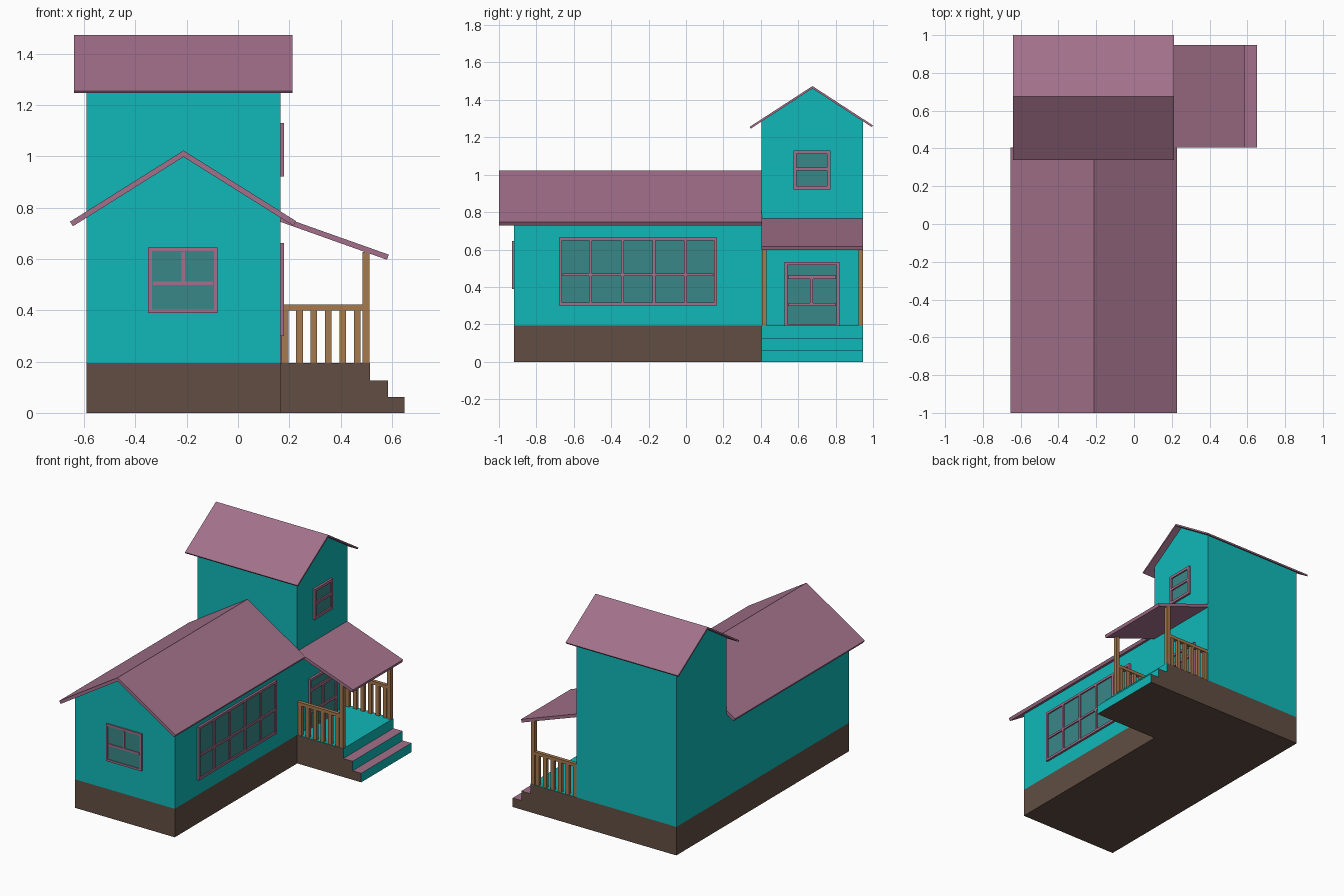
import bpy, bmesh
from mathutils import Vector

if "Cube" in bpy.data.objects:
    bpy.data.objects.remove(bpy.data.objects["Cube"])


def material(name, srgb):
    m = bpy.data.materials.new(name)
    lin = [c / 12.92 if c <= 0.04045 else ((c + 0.055) / 1.055) ** 2.4 for c in srgb]
    m.diffuse_color = (*lin, 1.0)
    m.use_nodes = True
    m.node_tree.nodes["Principled BSDF"].inputs["Base Color"].default_value = m.diffuse_color
    return m


TEAL = material("teal wall", (0.065, 0.725, 0.725))
PINK = material("dusty pink", (0.635, 0.44, 0.54))
BROWN = material("dark brown base", (0.38, 0.305, 0.26))
WOOD = material("porch wood", (0.65, 0.475, 0.31))
GLASS = material("window glass", (0.22, 0.53, 0.53))


def finish(name, bm, *mats):
    bmesh.ops.recalc_face_normals(bm, faces=bm.faces)
    mesh = bpy.data.meshes.new(name)
    bm.to_mesh(mesh)
    bm.free()
    for m in mats:
        mesh.materials.append(m)
    ob = bpy.data.objects.new(name, mesh)
    bpy.context.collection.objects.link(ob)
    return ob


def prism(name, profile, axis, a, b, *mats):
    """Extrude a (horizontal, z) profile along x or y from a to b."""
    bm = bmesh.new()
    vs = [bm.verts.new((a, h, z) if axis == "x" else (h, a, z)) for h, z in profile]
    face = bm.faces.new(vs)
    ext = bmesh.ops.extrude_face_region(bm, geom=[face])["geom"]
    step = Vector((b - a, 0, 0) if axis == "x" else (0, b - a, 0))
    bmesh.ops.translate(bm, vec=step, verts=[g for g in ext if isinstance(g, bmesh.types.BMVert)])
    return finish(name, bm, *mats)


def boxes(name, spans, mat):
    """One object from boxes given as (x0, x1, y0, y1, z0, z1)."""
    bm = bmesh.new()
    for x0, x1, y0, y1, z0, z1 in spans:
        for v in bmesh.ops.create_cube(bm, size=1)["verts"]:
            v.co = Vector((x1 if v.co.x > 0 else x0,
                           y1 if v.co.y > 0 else y0,
                           z1 if v.co.z > 0 else z0))
    return finish(name, bm, mat)


def gable_roof(name, mid, ridge, left, right, slope, thick, axis, a, b):
    """Thin chevron with square-cut eaves."""
    inset = thick * slope / (1 + slope * slope)

    def under(h):
        return (h, ridge - thick - abs(h - mid) * slope)

    def top(h):
        return (h, ridge - abs(h - mid) * slope)

    pts = [top(left), (mid, ridge), top(right),
           under(right - inset), (mid, ridge - thick), under(left + inset)]
    return prism(name, pts, axis, a, b, PINK)


def gable_walls(name, h0, h1, mid, peak, slope, axis, a, b):
    pts = [(h0, FLOOR), (h1, FLOOR), (h1, peak - abs(h1 - mid) * slope),
           (mid, peak), (h0, peak - abs(h0 - mid) * slope)]
    return prism(name, pts, axis, a, b, TEAL)


def window(name, side, u0, u1, v0, v1, bars, depth, w=0.018, sill=None):
    """Frame, bars and pane on the front (-y) or right (+x) wall."""
    sill = w if sill is None else sill
    rects = [(u0, u0 + w, v0, v1), (u1 - w, u1, v0, v1),
             (u0 + w, u1 - w, v1 - w, v1), (u0 + w, u1 - w, v0, v0 + sill)] + bars

    def place(r, d):
        if side == "front":
            return (r[0], r[1], FRONT - d, FRONT, r[2], r[3])
        return (RIGHT, RIGHT + d, *r)

    boxes(name + "_frame", [place(r, depth) for r in rects], PINK)
    e = w / 2
    boxes(name + "_glass", [place((u0 + e, u1 - e, v0 + sill / 2, v1 - e), 0.006)], GLASS)


LEFT, RIGHT, FRONT, MIDDLE, BACK, FLOOR = -0.59, 0.165, -0.92, 0.405, 0.947, 0.195

# Foundation
boxes("house_base", [(LEFT, RIGHT, FRONT, BACK, 0, FLOOR)], BROWN)

# Long front wing
gable_walls("wing_walls", LEFT, RIGHT, -0.2125, 0.998, 0.627, "y", FRONT, MIDDLE)
gable_roof("wing_roof", -0.2125, 1.023, -0.655, 0.227, 0.627, 0.025, "y", -1.0, MIDDLE)

# Rear tower
gable_walls("tower_walls", MIDDLE, BACK, 0.676, 1.461, 0.65, "x", LEFT, RIGHT)
gable_roof("tower_roof", 0.676, 1.474, 0.34, 1.0, 0.65, 0.013, "x", -0.64, 0.212)

# Porch with steps: brown sides, teal risers and deck, pink treads
porch = prism("porch_steps", [(RIGHT, 0), (0.65, 0), (0.65, 0.062), (0.585, 0.062),
                              (0.585, 0.127), (0.515, 0.127), (0.515, FLOOR), (RIGHT, FLOOR)],
              "y", MIDDLE, BACK, BROWN, TEAL, PINK)
for p in porch.data.polygons:
    if p.normal.x > 0.5:
        p.material_index = 1
    elif p.normal.z > 0.5:
        p.material_index = 1 if p.center.z > 0.15 else 2

# Porch roof
prism("porch_roof", [(RIGHT, 0.767), (0.588, 0.617), (0.581, 0.597), (RIGHT, 0.745)],
      "y", MIDDLE, BACK, PINK)

# Posts and railings on both sides of the porch
for label, y0 in (("front", MIDDLE + 0.001), ("back", BACK - 0.026)):
    y1 = y0 + 0.025
    boxes(label + "_post", [(0.485, 0.512, y0, y1, FLOOR, 0.628)], WOOD)
    rail = [(RIGHT, 0.485, y0, y1, 0.4, 0.422)]
    for i in range(6):
        x = 0.17 + i * 0.0565
        rail.append((x, x + 0.026, y0 + 0.002, y1 - 0.002, FLOOR, 0.4))
    boxes(label + "_railing", rail, WOOD)

# Front window: one cross bar, upper half split in two
window("front_window", "front", -0.35, -0.08, 0.39, 0.645,
       [(-0.332, -0.098, 0.498, 0.512), (-0.221, -0.207, 0.512, 0.627)], 0.011, 0.014)

# Wide side window: five columns, two rows
step = 0.843 / 5
bars = [(-0.66, 0.148, 0.459, 0.473)]
for i in range(1, 5):
    u = -0.678 + i * step
    bars += [(u - 0.008, u + 0.008, 0.316, 0.459), (u - 0.008, u + 0.008, 0.473, 0.647)]
window("side_window", "right", -0.678, 0.165, 0.3, 0.663, bars, 0.015, 0.016)

# Tower window
window("tower_window", "right", 0.574, 0.772, 0.922, 1.13,
       [(0.592, 0.754, 1.022, 1.038)], 0.015)

# Door with transom and split panes
window("door", "right", 0.527, 0.82, FLOOR, 0.533,
       [(0.545, 0.802, 0.443, 0.462), (0.545, 0.802, 0.297, 0.314),
        (0.664, 0.678, 0.314, 0.443)], 0.015, 0.016, 0.006)
